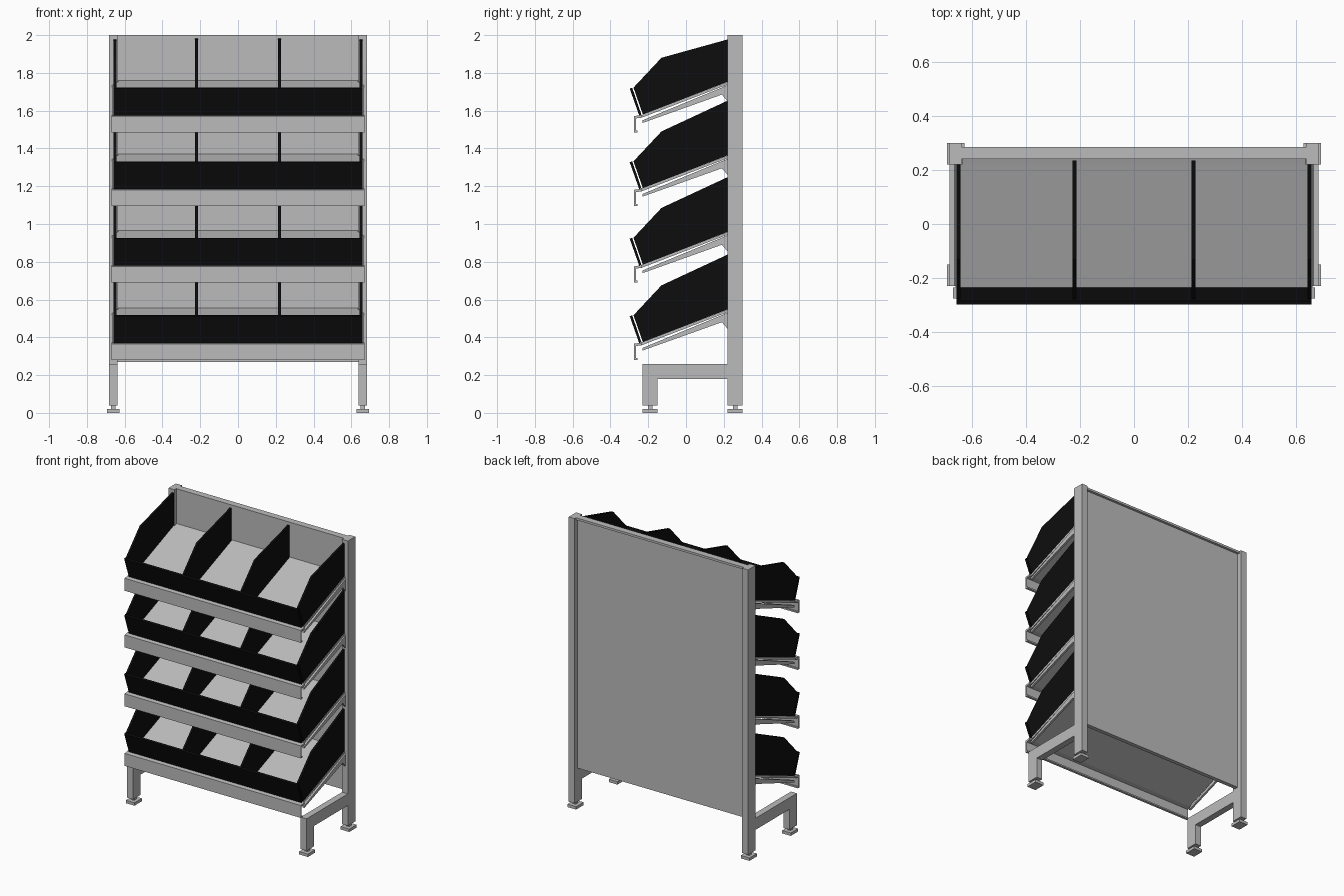
import bpy, bmesh

cube = bpy.data.objects.get("Cube")
if cube:
    bpy.data.objects.remove(cube, do_unlink=True)


def material(name, rgb):
    m = bpy.data.materials.new(name)
    m.use_nodes = True
    m.diffuse_color = (*rgb, 1)
    m.node_tree.nodes["Principled BSDF"].inputs["Base Color"].default_value = (*rgb, 1)
    return m


grey = material("grey_metal", (0.5, 0.5, 0.5))
black = material("black_plastic", (0.004, 0.004, 0.004))


def extrude_x(name, profile, x0, x1, mat, z=0.0):
    """Extrude a closed (y, z) profile along x."""
    bm = bmesh.new()
    face = bm.faces.new([bm.verts.new((x0, y, h + z)) for y, h in profile])
    new = bmesh.ops.extrude_face_region(bm, geom=[face])["geom"]
    bmesh.ops.translate(bm, vec=(x1 - x0, 0, 0),
                        verts=[v for v in new if isinstance(v, bmesh.types.BMVert)])
    bmesh.ops.recalc_face_normals(bm, faces=bm.faces)
    mesh = bpy.data.meshes.new(name)
    bm.to_mesh(mesh)
    bm.free()
    mesh.materials.append(mat)
    obj = bpy.data.objects.new(name, mesh)
    bpy.context.collection.objects.link(obj)
    return obj


def box(name, x, y, z, mat):
    return extrude_x(name, [(y[0], z[0]), (y[1], z[0]), (y[1], z[1]), (y[0], z[1])],
                     x[0], x[1], mat)


def both_sides(name, profile, inner, outer, mat, z=0.0):
    extrude_x("left_" + name, profile, inner, outer, mat, z)
    extrude_x("right_" + name, profile, -outer, -inner, mat, z)


def rect(y0, y1, z0, z1):
    return [(y0, z0), (y1, z0), (y1, z1), (y0, z1)]


# Upright posts and L-shaped base legs
both_sides("post", rect(0.22, 0.30, 0.04, 2.0), 0.638, 0.683, grey)
base_leg = [(-0.23, 0.04), (-0.15, 0.04), (-0.15, 0.18), (0.22, 0.18),
            (0.22, 0.26), (-0.23, 0.26)]
both_sides("base_leg", base_leg, 0.638, 0.683, grey)

# Levelling feet
for label, y in (("front", -0.19), ("back", 0.26)):
    both_sides(label + "_foot_stem", rect(y - 0.012, y + 0.012, 0.015, 0.045), 0.649, 0.672, grey)
    both_sides(label + "_foot_pad", rect(y - 0.04, y + 0.04, 0.0, 0.02), 0.627, 0.693, grey)

# Back panel and its top rail
box("back_panel", (-0.638, 0.638), (0.24, 0.268), (0.27, 1.99), grey)
box("top_rail", (-0.638, 0.638), (0.24, 0.285), (1.985, 2.0), grey)

# Profiles shared by every tier, heights relative to the bin's front bottom edge
tray = [(-0.235, -0.012), (0.22, 0.163), (0.22, 0.177), (-0.235, 0.002)]
tray_tail = [(0.22, 0.163), (0.24, 0.171), (0.24, 0.185), (0.22, 0.177)]
lip = [(-0.275, -0.09), (-0.258, -0.09), (-0.258, -0.08), (-0.266, -0.08),
       (-0.266, -0.016), (-0.235, -0.012), (-0.235, 0.002), (-0.275, -0.004)]
bracket = [(-0.23, -0.04), (0.19, 0.11), (0.22, 0.075), (0.22, 0.16), (-0.23, -0.026)]
front_plate = [(-0.248, 0.0), (-0.236, 0.004), (-0.285, 0.147), (-0.298, 0.142)]

# Four sloping tiers; the uppermost bin is lower at the back
for i, (z, back) in enumerate(((0.37, 0.468), (0.78, 0.468), (1.185, 0.468), (1.575, 0.402)), 1):
    tier = f"tier_{i}_"
    extrude_x(tier + "tray", tray, -0.66, 0.66, grey, z)
    extrude_x(tier + "tray_tail", tray_tail, -0.636, 0.636, grey, z)
    extrude_x(tier + "front_lip", lip, -0.671, 0.671, grey, z)
    both_sides(tier + "bracket", bracket, 0.652, 0.666, grey, z)
    extrude_x(tier + "bin_front", front_plate, -0.658, 0.658, black, z)
    wall = [(-0.228, 0.004), (0.22, 0.178), (0.22, back), (-0.13, 0.305), (-0.278, 0.147)]
    both_sides(tier + "bin_side", wall, 0.643, 0.658, black, z)
    divider = [(-0.228, 0.004), (0.235, 0.184), (0.235, back + 0.004),
               (-0.13, 0.305), (-0.278, 0.147)]
    both_sides(tier + "divider", divider, 0.213, 0.227, black, z)
